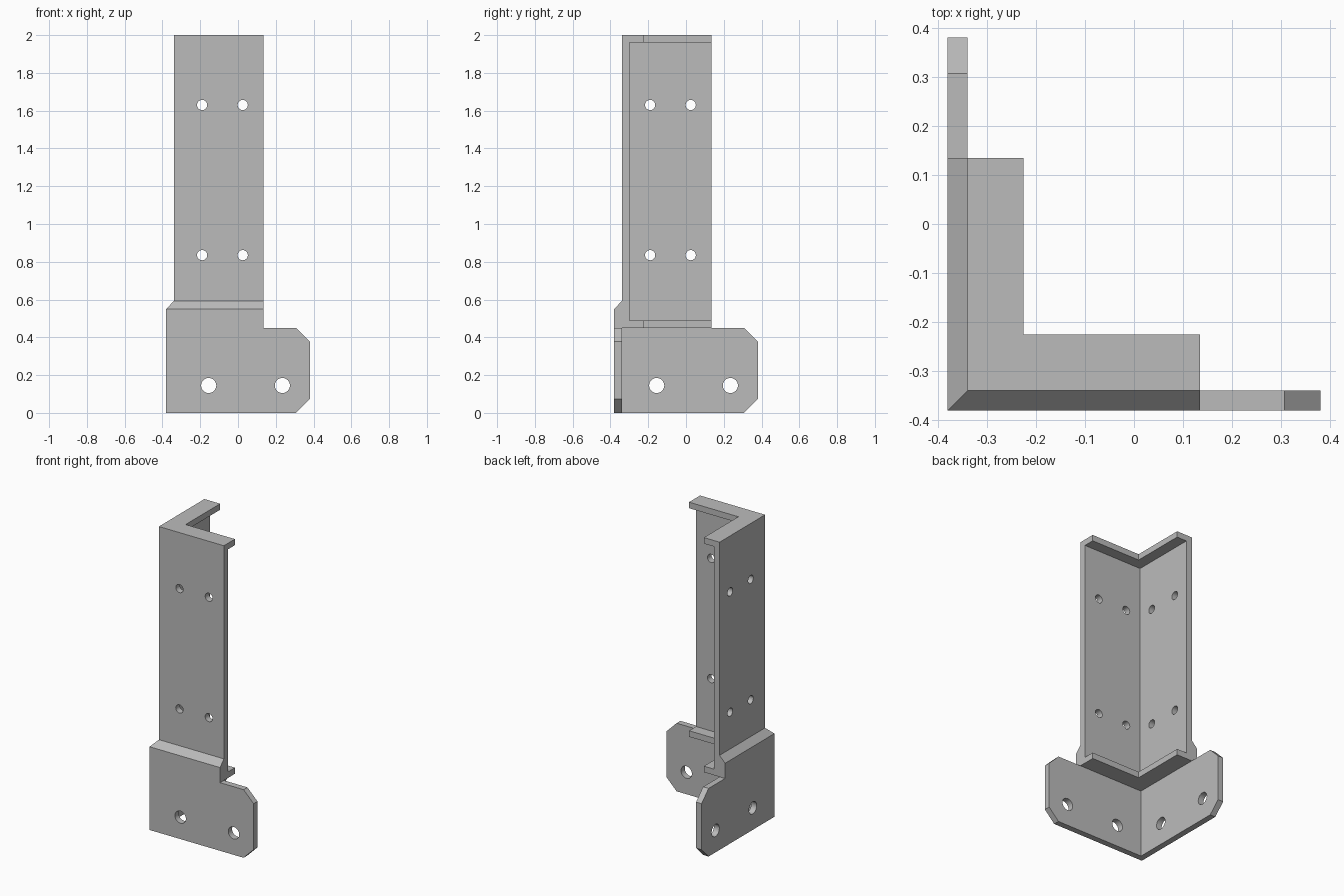
import bpy, bmesh
from math import radians
from mathutils import Matrix, Vector

if "Cube" in bpy.data.objects:
    bpy.data.objects.remove(bpy.data.objects["Cube"])

OUT, MID, INN, LIP = -0.38, -0.34, -0.298, -0.225   # plate, wall and lip depths
END, TIP, CUT = 0.135, 0.38, 0.073                  # wall end, tab end, tab chamfer

grey = bpy.data.materials.new("light_grey")
grey.use_nodes = True
grey.diffuse_color = (0.5, 0.5, 0.5, 1)
grey.node_tree.nodes["Principled BSDF"].inputs["Base Color"].default_value = (0.5, 0.5, 0.5, 1)


def make_object(name, bm):
    bmesh.ops.recalc_face_normals(bm, faces=bm.faces)
    mesh = bpy.data.meshes.new(name)
    bm.to_mesh(mesh)
    bm.free()
    mesh.materials.append(grey)
    obj = bpy.data.objects.new(name, mesh)
    bpy.context.collection.objects.link(obj)
    return obj


def loft(bm, rings):
    """Join rings of points into a closed solid with capped ends."""
    loops = [[bm.verts.new(p) for p in ring] for ring in rings]
    for a, b in zip(loops, loops[1:]):
        for i in range(len(a)):
            j = (i + 1) % len(a)
            bm.faces.new((a[i], a[j], b[j], b[i]))
    bm.faces.new(loops[0])
    bm.faces.new(loops[-1])


def swap(p, side):
    """Side arm is the front arm with x and y exchanged."""
    return (p[1], p[0], p[2]) if side else p


def apply_boolean(target, tool, operation):
    mod = target.modifiers.new(tool.name, "BOOLEAN")
    mod.object, mod.operation, mod.solver = tool, operation, "EXACT"
    bpy.context.view_layer.objects.active = target
    bpy.ops.object.modifier_apply(modifier=mod.name)
    bpy.data.objects.remove(tool)


# Wall section (depth, height) swept around the mitred corner
section = [(OUT, 0), (MID, 0), (MID, 0.45), (LIP, 0.45), (LIP, 0.49), (INN, 0.49),
           (INN, 1.96), (LIP, 1.96), (LIP, 2), (MID, 2), (MID, 0.592), (OUT, 0.55)]
bm = bmesh.new()
loft(bm, [[(END, d, z) for d, z in section],
          [(d, d, z) for d, z in section],
          [(d, END, z) for d, z in section]])
bracket = make_object("corner_bracket", bm)

# Foot tabs with chamfered ends
tab = [(END, 0), (TIP - CUT, 0), (TIP, CUT), (TIP, 0.45 - CUT), (TIP - CUT, 0.45), (END, 0.45)]
for side in (False, True):
    bm = bmesh.new()
    loft(bm, [[swap((x, y, z), side) for x, z in tab] for y in (OUT, MID)])
    apply_boolean(bracket, make_object("foot_tab", bm), "UNION")

# Screw holes through both arms
holes = [(x, z, 0.027) for x in (-0.19, 0.025) for z in (0.835, 1.63)]
holes += [(x, 0.145, 0.04) for x in (-0.155, 0.235)]
for side in (False, True):
    bm = bmesh.new()
    for x, z, r in holes:
        turn = Matrix.Rotation(radians(90), 4, "Y" if side else "X")
        place = Matrix.Translation(Vector(swap((x, MID, z), side)))
        bmesh.ops.create_cone(bm, cap_ends=True, segments=32, radius1=r, radius2=r,
                              depth=0.2, matrix=place @ turn)
    cutter = make_object("hole_cutter", bm)
    cutter.hide_render = True
    apply_boolean(bracket, cutter, "DIFFERENCE")

# Smooth hole walls, crisp plate edges
bpy.ops.object.select_all(action="DESELECT")
bracket.select_set(True)
bpy.context.view_layer.objects.active = bracket
bpy.ops.object.shade_smooth_by_angle(angle=radians(30))
